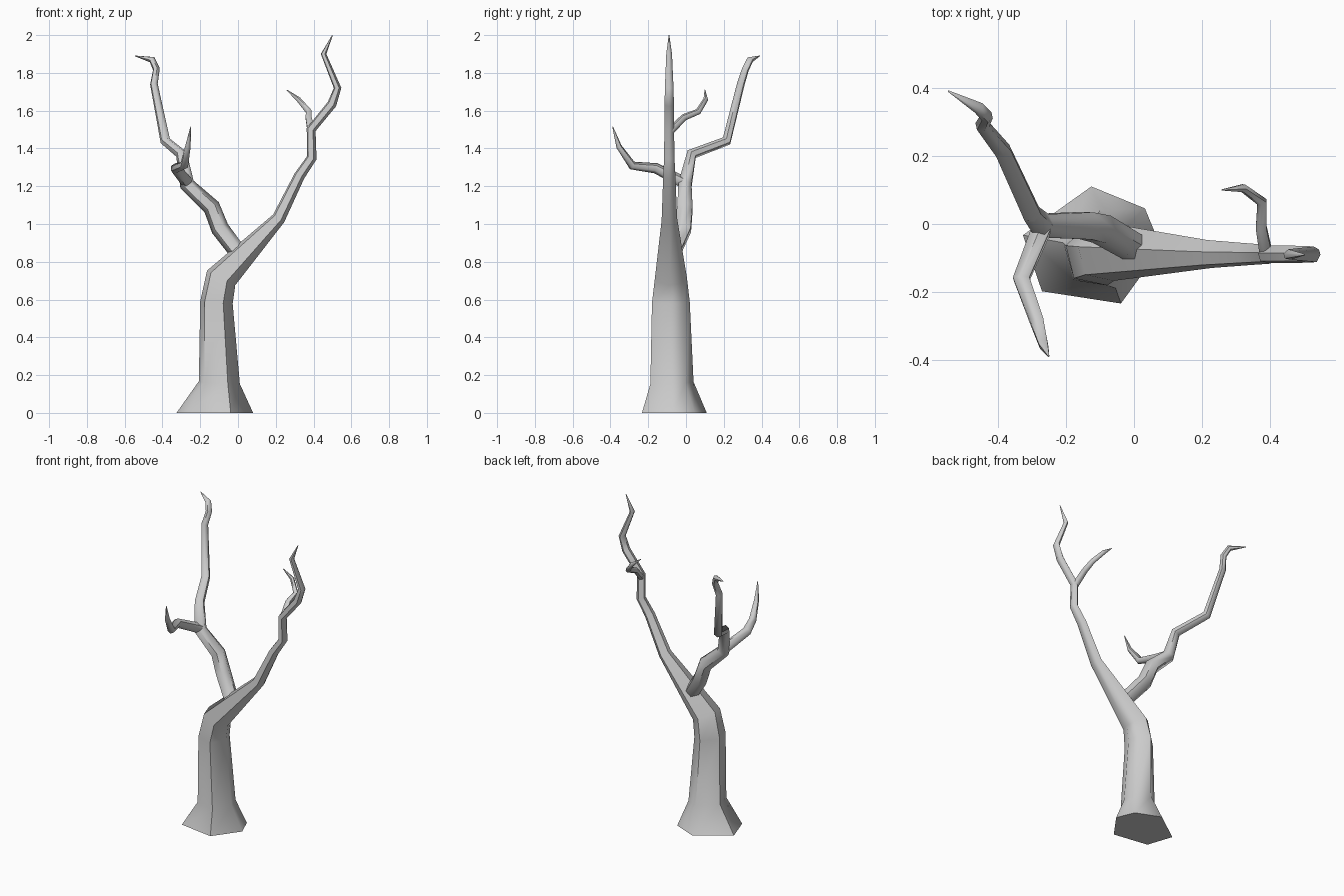
import bpy
import bmesh
from math import sin, cos, radians
from mathutils import Vector

cube = bpy.data.objects.get("Cube")
if cube:
    bpy.data.objects.remove(cube, do_unlink=True)

bark = bpy.data.materials.new("pale grey bark")
bark.use_nodes = True
color = (0.6, 0.6, 0.6, 1)
bark.diffuse_color = color
bark.node_tree.nodes["Principled BSDF"].inputs["Base Color"].default_value = color

HEXAGON = [0, 60, 120, 180, 240, 300]


def limb(name, rings, side, angles=HEXAGON, flat_start=False):
    """Tapered tube; each ring is (x, y, z, radius, side radius)."""
    points = [Vector(r[:3]) for r in rings]
    side = Vector(side)
    last = len(points) - 1
    bm = bmesh.new()
    loops = []
    for i, (p, ring) in enumerate(zip(points, rings)):
        into = (p - points[max(i - 1, 0)]).normalized()
        out = (points[min(i + 1, last)] - p).normalized()
        along = (into + out).normalized()
        if flat_start and i == 0:
            along = Vector((0, 0, 1))
        # carry the cross-section along the path without twisting it
        side = (side - along * side.dot(along)).normalized()
        across = side.cross(along)
        loops.append([bm.verts.new(p + across * ring[3] * cos(radians(a))
                                   + side * ring[-1] * sin(radians(a)))
                      for a in angles])
    n = len(angles)
    for low, high in zip(loops, loops[1:]):
        for k in range(n):
            bm.faces.new((low[k], low[(k + 1) % n], high[(k + 1) % n], high[k]))
    bm.faces.new(loops[0][::-1])
    bm.faces.new(loops[-1])
    bmesh.ops.recalc_face_normals(bm, faces=bm.faces)
    mesh = bpy.data.meshes.new(name)
    bm.to_mesh(mesh)
    bm.free()
    mesh.materials.append(bark)
    obj = bpy.data.objects.new(name, mesh)
    bpy.context.collection.objects.link(obj)
    bpy.ops.object.select_all(action='DESELECT')
    obj.select_set(True)
    bpy.context.view_layer.objects.active = obj
    bpy.ops.object.shade_smooth_by_angle(angle=radians(60))


# Flared trunk that leans over and runs out into the tallest branch
limb("trunk", [
    (-.125, -.07, 0, .205, .18),
    (-.10, -.08, .16, .11, .12),
    (-.115, -.085, .585, .087, .105),
    (-.09, -.085, .715, .085, .09),
    (.215, -.09, 1.03, .036, .043),
    (.325, -.09, 1.255, .029, .034),
    (.39, -.09, 1.35, .027, .029),
    (.387, -.09, 1.50, .025, .027),
    (.497, -.09, 1.635, .025, .026),
    (.527, -.09, 1.72, .020, .024),
    (.453, -.09, 1.90, .015, .016),
    (.50, -.09, 2.0, .002),
], (0, 1, 0), [0, 40, 90, 168, 225, 295], True)

# Crooked branch on the right side, sweeping to the back
limb("back_branch", [
    (.0, -.07, .85, .045),
    (-.095, -.015, .975, .048),
    (-.14, -.005, 1.09, .046),
    (-.27, -.005, 1.21, .040),
    (-.30, .03, 1.37, .030),
    (-.385, .215, 1.44, .027),
    (-.445, .29, 1.74, .021),
    (-.432, .315, 1.82, .019),
    (-.455, .34, 1.87, .018),
    (-.545, .39, 1.89, .002),
], (0, 1, 0))

# Twig that curls forward from the back branch
limb("front_twig", [
    (-.265, .0, 1.215, .032),
    (-.33, -.16, 1.295, .028),
    (-.285, -.285, 1.31, .023),
    (-.265, -.355, 1.41, .015),
    (-.25, -.388, 1.515, .002),
], (1, 0, 0))

# Small twig high on the left side
limb("high_twig", [
    (.387, -.085, 1.49, .021),
    (.373, -.01, 1.565, .018),
    (.375, .065, 1.595, .016),
    (.32, .105, 1.66, .013),
    (.258, .10, 1.71, .002),
], (1, 0, 0))
